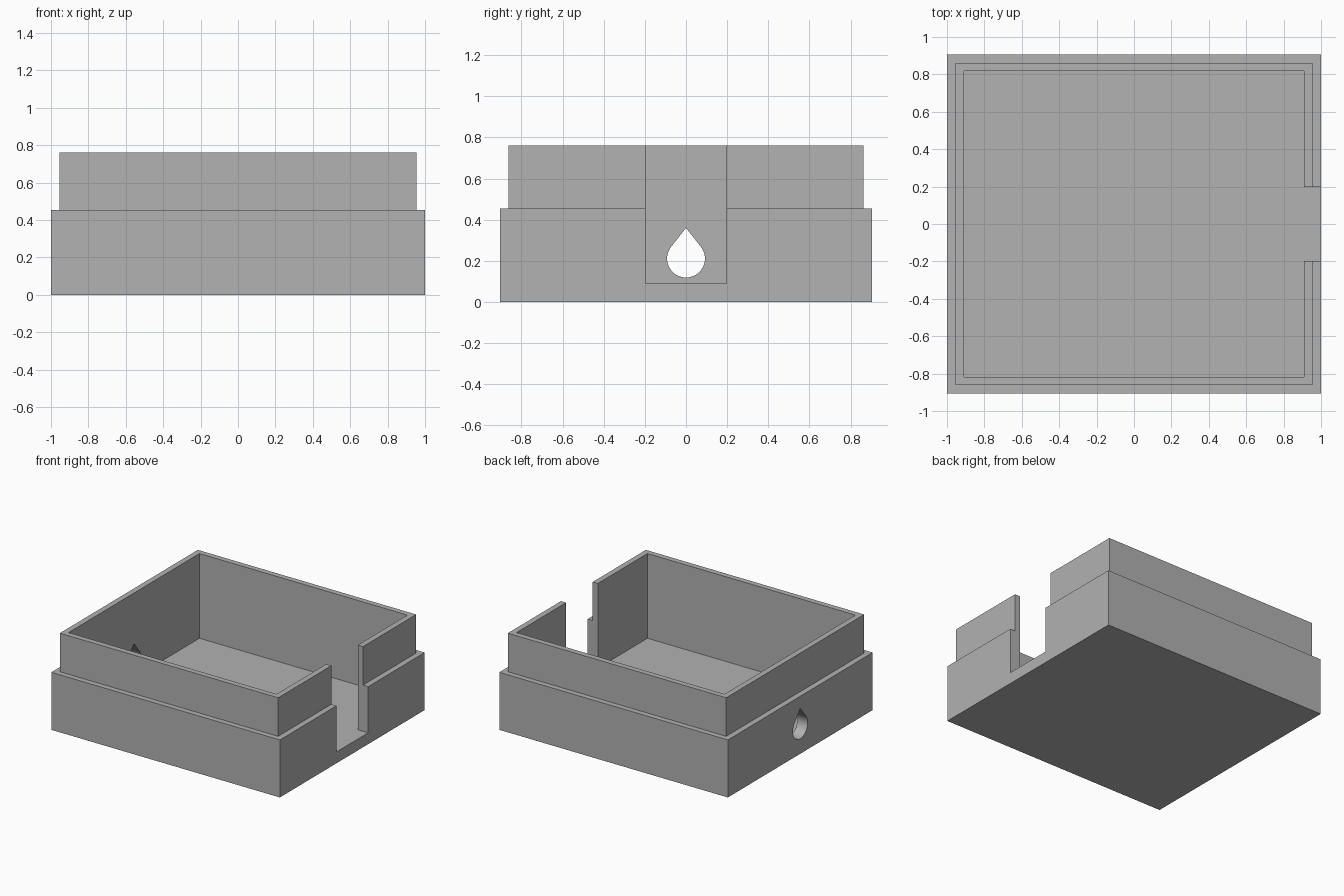
import bpy, bmesh, math
from mathutils import Matrix

if "Cube" in bpy.data.objects:
    bpy.data.objects.remove(bpy.data.objects["Cube"], do_unlink=True)

FLOOR, LEDGE, TOP = 0.09, 0.455, 0.76

grey = bpy.data.materials.new("plain_grey")
grey.use_nodes = True
colour = (0.445, 0.445, 0.445, 1)
grey.diffuse_color = colour
grey.node_tree.nodes["Principled BSDF"].inputs["Base Color"].default_value = colour


def add_object(name, bm):
    mesh = bpy.data.meshes.new(name)
    bmesh.ops.recalc_face_normals(bm, faces=bm.faces)
    bm.to_mesh(mesh)
    bm.free()
    mesh.materials.append(grey)
    obj = bpy.data.objects.new(name, mesh)
    bpy.context.collection.objects.link(obj)
    return obj


def box(name, x0, x1, y, z0, z1):
    """Box symmetric in y, with half depth y."""
    bm = bmesh.new()
    place = Matrix.Translation(((x0 + x1) / 2, 0, (z0 + z1) / 2))
    size = Matrix.Diagonal((x1 - x0, 2 * y, z1 - z0, 1))
    bmesh.ops.create_cube(bm, size=1, matrix=place @ size)
    return add_object(name, bm)


def teardrop(name, x0, x1, z, radius, apex):
    """Round hole with a pointed roof, running along x."""
    tangent = math.asin(radius / (apex - z))
    steps = 40
    sweep = math.pi + 2 * tangent
    outline = [(0, apex)]
    for i in range(steps + 1):
        a = tangent - sweep * i / steps
        outline.append((radius * math.cos(a), z + radius * math.sin(a)))
    bm = bmesh.new()
    face = bm.faces.new([bm.verts.new((x0, y, h)) for y, h in outline])
    extruded = bmesh.ops.extrude_face_region(bm, geom=[face])["geom"]
    moved = [v for v in extruded if isinstance(v, bmesh.types.BMVert)]
    bmesh.ops.translate(bm, verts=moved, vec=(x1 - x0, 0, 0))
    return add_object(name, bm)


def combine(target, tool, operation):
    tool.hide_render = True
    mod = target.modifiers.new(tool.name, "BOOLEAN")
    mod.operation, mod.solver, mod.object = operation, "EXACT", tool
    bpy.context.view_layer.objects.active = target
    bpy.ops.object.modifier_apply(modifier=mod.name)
    bpy.data.objects.remove(tool, do_unlink=True)


# Outer body with the stepped-in lip for a lid
tray = box("open_box", -1, 1, 0.905, 0, LEDGE)
combine(tray, box("lip", -0.955, 0.955, 0.862, FLOOR, TOP), "UNION")

# Hollow inside, open slot in the left wall, drop-shaped hole in the right wall
combine(tray, box("cavity", -0.91, 0.91, 0.818, FLOOR, 1), "DIFFERENCE")
combine(tray, box("slot", 0.8, 1.1, 0.198, FLOOR, 1), "DIFFERENCE")
combine(tray, teardrop("cable_hole", -1.1, -0.8, 0.211, 0.092, 0.36), "DIFFERENCE")

# Smooth only the rounded part of the hole
bpy.ops.object.select_all(action="DESELECT")
tray.select_set(True)
bpy.context.view_layer.objects.active = tray
bpy.ops.object.shade_smooth_by_angle(angle=math.radians(30))
